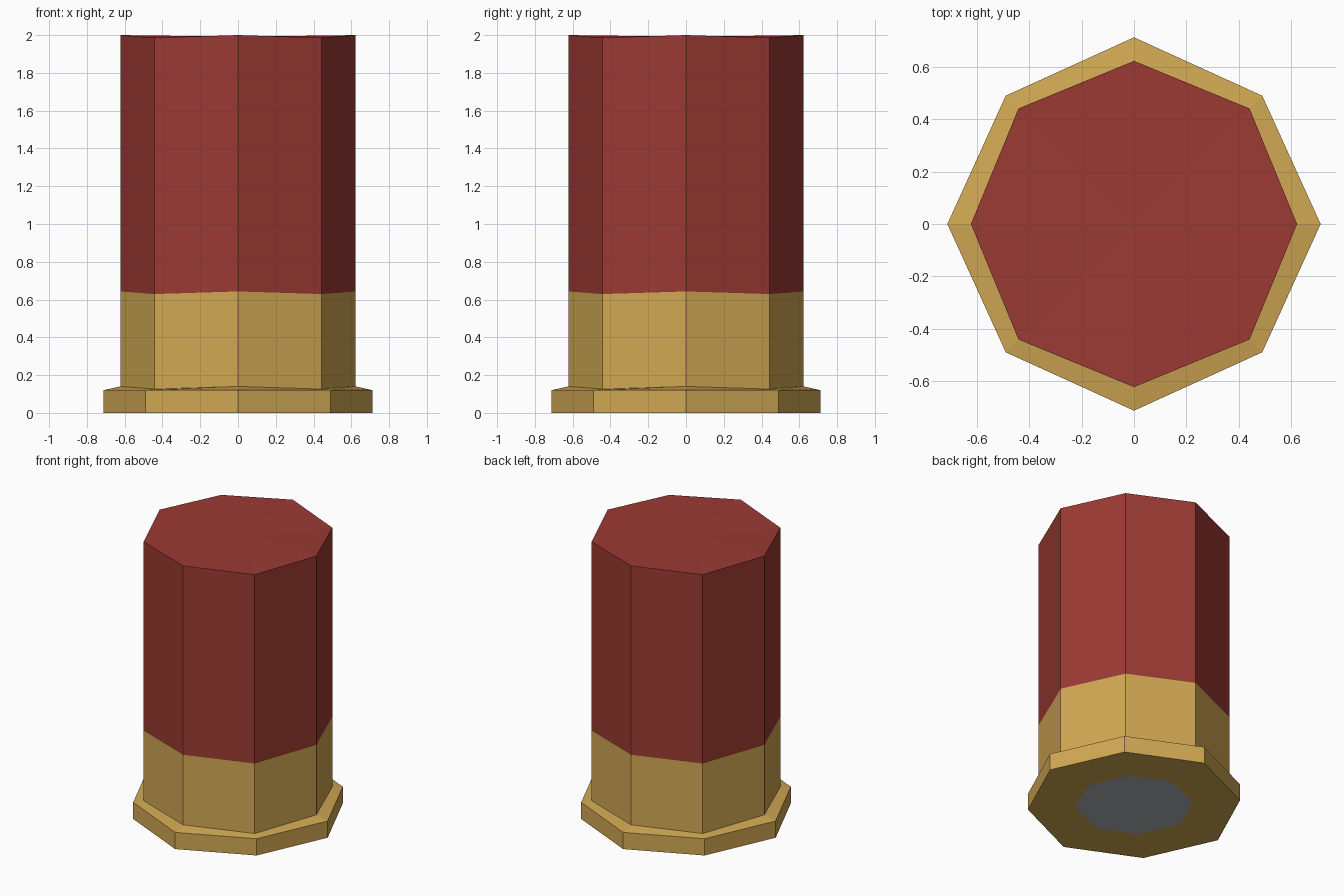
import bpy, bmesh, math

if "Cube" in bpy.data.objects:
    bpy.data.objects.remove(bpy.data.objects["Cube"])

SIDES = 8


def material(name, rgb):
    # sRGB 0-255 to linear
    lin = [((c / 255 + 0.055) / 1.055) ** 2.4 for c in rgb]
    m = bpy.data.materials.new(name)
    m.diffuse_color = (*lin, 1)
    m.use_nodes = True
    m.node_tree.nodes["Principled BSDF"].inputs["Base Color"].default_value = m.diffuse_color
    return m


red = material("red_plastic", (156, 58, 51))
brass = material("brass", (209, 168, 83))
steel = material("primer_grey", (176, 180, 184))


def octagon(bm, r_axis, r_diag, z_axis, z_diag):
    """Octagon whose axis and diagonal corners differ slightly."""
    verts = []
    for i in range(SIDES):
        a = 2 * math.pi * i / SIDES
        r, z = (r_diag, z_diag) if i % 2 else (r_axis, z_axis)
        verts.append(bm.verts.new((r * math.cos(a), r * math.sin(a), z)))
    return verts


def build(name, mat, profile, cap_z=None, flip_single=False):
    """Stack octagons into a shell; cap_z closes the last ring with a fan."""
    bm = bmesh.new()
    rings = [octagon(bm, *p) for p in profile]
    for lo, hi in zip(rings, rings[1:]):
        for i in range(SIDES):
            j = (i + 1) % SIDES
            bm.faces.new((lo[i], lo[j], hi[j], hi[i]))
    if cap_z is not None:
        c = bm.verts.new((0, 0, cap_z))
        last = rings[-1]
        for i in range(SIDES):
            bm.faces.new((last[i], last[(i + 1) % SIDES], c))
    if flip_single:
        bmesh.ops.reverse_faces(bm, faces=bm.faces[:])
    me = bpy.data.meshes.new(name)
    bm.to_mesh(me)
    bm.free()
    me.materials.append(mat)
    ob = bpy.data.objects.new(name, me)
    bpy.context.collection.objects.link(ob)
    return ob


# Rim flange and lower brass wall, from the primer edge outwards and up
build("brass_head", brass, [
    (0.39, 0.385, 0, 0),
    (0.713, 0.693, 0, 0),
    (0.713, 0.693, 0.12, 0.12),
    (0.623, 0.624, 0.14, 0.126),
    (0.623, 0.624, 0.643, 0.629),
])

# Red hull with closed top
build("red_hull", red, [
    (0.623, 0.624, 0.643, 0.629),
    (0.623, 0.624, 2.0, 1.986),
], cap_z=1.992)

# Primer disc flush in the base
build("primer", steel, [(0.39, 0.385, 0, 0)], cap_z=0, flip_single=True)
